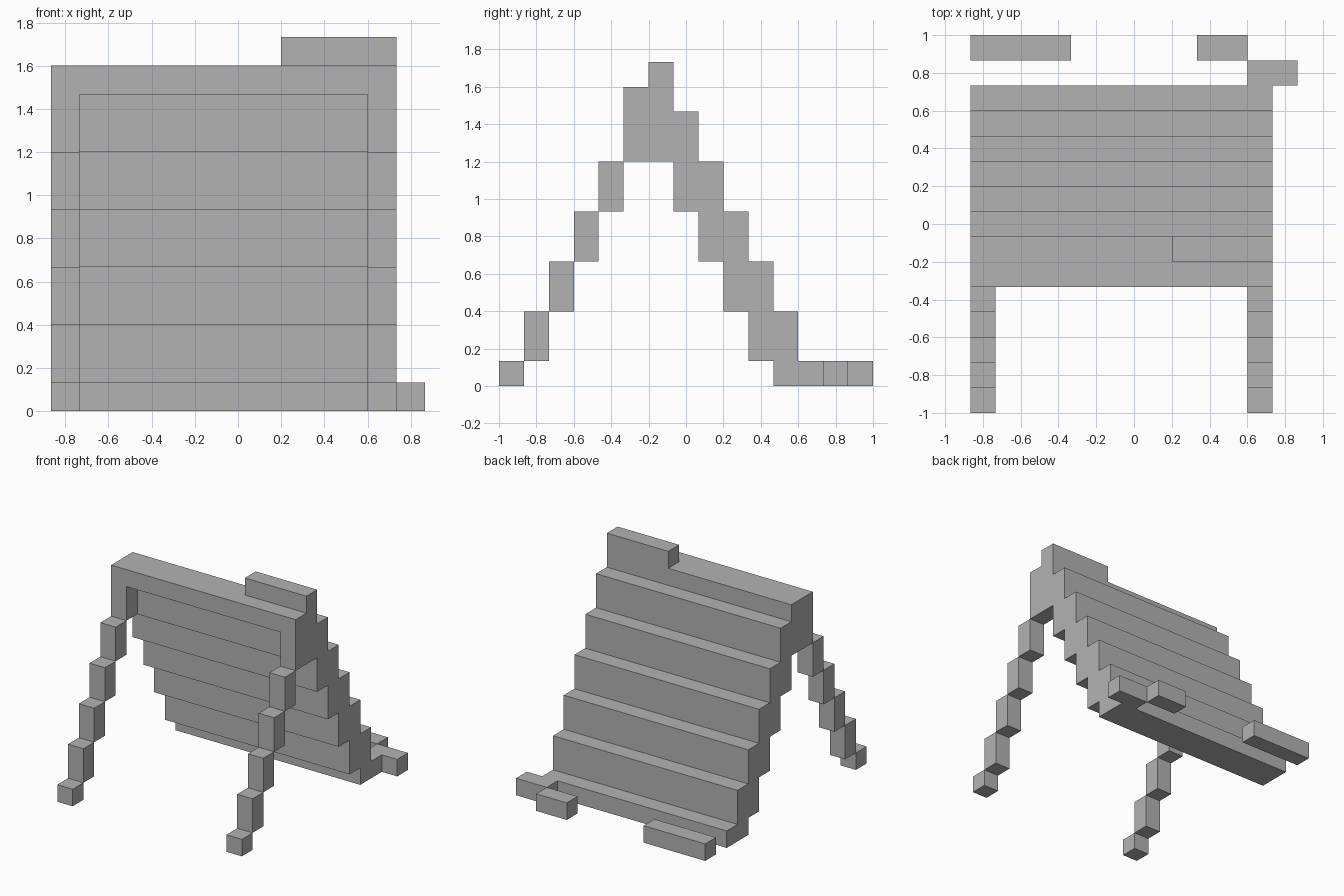
import bpy
import bmesh
from mathutils import Vector

U = 2 / 15  # size of one block

cube = bpy.data.objects.get("Cube")
if cube:
    bpy.data.objects.remove(cube, do_unlink=True)

grey = bpy.data.materials.new("plain_grey")
grey.use_nodes = True
colour = (0.45, 0.45, 0.45, 1)
grey.diffuse_color = colour
grey.node_tree.nodes["Principled BSDF"].inputs["Base Color"].default_value = colour


def prism(name, outline, direction):
    """Extrude a flat outline, given in blocks, along a direction."""
    bm = bmesh.new()
    face = bm.faces.new([bm.verts.new(Vector(p) * U) for p in outline])
    grown = bmesh.ops.extrude_face_region(bm, geom=[face], use_keep_orig=True)
    moved = [g for g in grown["geom"] if isinstance(g, bmesh.types.BMVert)]
    bmesh.ops.translate(bm, verts=moved, vec=Vector(direction) * U)
    bmesh.ops.recalc_face_normals(bm, faces=bm.faces)
    mesh = bpy.data.meshes.new(name)
    bm.to_mesh(mesh)
    bm.free()
    mesh.materials.append(grey)
    obj = bpy.data.objects.new(name, mesh)
    bpy.context.collection.objects.link(obj)
    return obj


def block(name, x0, x1, y0, y1, z0, z1):
    base = [(x0, y0, z0), (x1, y0, z0), (x1, y1, z0), (x0, y1, z0)]
    return prism(name, base, (0, 0, z1 - z0))


LEFT, RIGHT = 5.5, -6.5

# Sloping stepped panel: each column drops two blocks
upper, lower = [], []
for i in range(7):
    y = i - 1.5
    top, bottom = min(13 - 2 * i, 12), max(9 - 2 * i, 0)
    upper += [(RIGHT, y, top), (RIGHT, y + 1, top)]
    if i < 6:
        lower += [(RIGHT, y, bottom), (RIGHT, y + 1, bottom)]
lower[-1] = (RIGHT, 5.5, 0)
prism("stepped_panel", upper + lower[::-1], (LEFT - RIGHT, 0, 0))

# Arch at the top of the legs
arch = [(RIGHT, 9), (RIGHT, 12), (LEFT, 12), (LEFT, 9),
        (LEFT - 1, 9), (LEFT - 1, 11), (RIGHT + 1, 11), (RIGHT + 1, 9)]
prism("top_arch", [(x, -2.5, z) for x, z in arch], (0, 1, 0))

# Stepped front legs
for side, x in (("left", LEFT - 1), ("right", RIGHT)):
    for i in range(5):
        y = -3.5 - i
        block(f"{side}_leg_step_{i + 1}", x, x + 1, y, y + 1, max(7 - 2 * i, 0), 9 - 2 * i)

# Raised strip on the ridge
block("ridge_strip", 1.5, LEFT, -1.5, -0.5, 12, 13)

# Loose strips on the ground behind the panel
block("corner_strip", 4.5, 6.5, 5.5, 6.5, 0, 1)
block("left_ground_strip", 2.5, 4.5, 6.5, 7.5, 0, 1)
block("right_ground_strip", RIGHT, -2.5, 6.5, 7.5, 0, 1)
